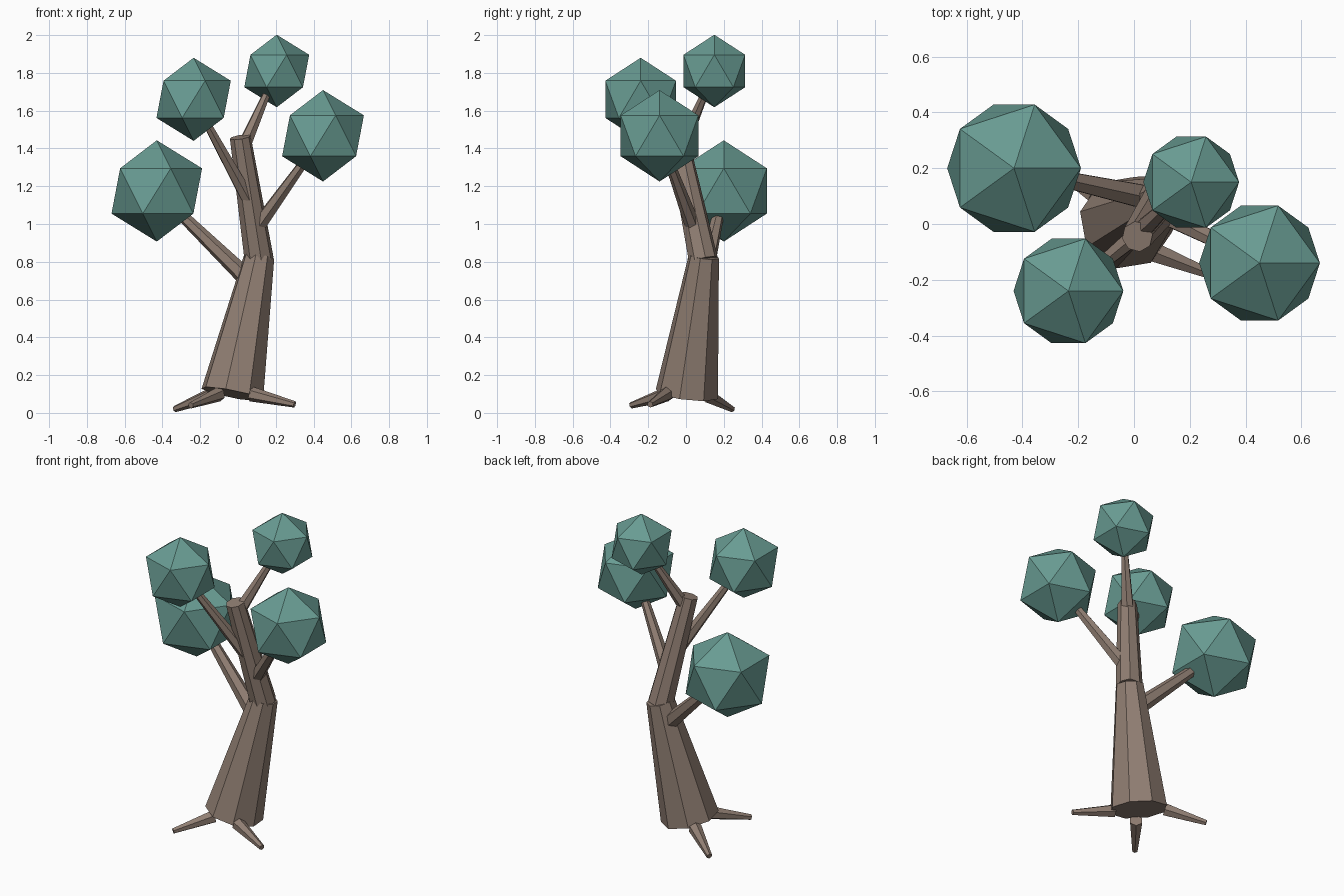
import bpy
from mathutils import Vector

if "Cube" in bpy.data.objects:
    bpy.data.objects.remove(bpy.data.objects["Cube"])


def material(name, color):
    m = bpy.data.materials.new(name)
    m.diffuse_color = color
    m.use_nodes = True
    m.node_tree.nodes["Principled BSDF"].inputs["Base Color"].default_value = m.diffuse_color
    return m


bark = material("bark", (0.28, 0.21, 0.17, 1))
leaf = material("leaf", (0.14, 0.33, 0.29, 1))


def limb(name, a, b, r1, r2, sides):
    """Tapered flat-sided cone running from a to b."""
    a, b = Vector(a), Vector(b)
    d = b - a
    bpy.ops.mesh.primitive_cone_add(
        vertices=sides, radius1=r1, radius2=r2, depth=d.length,
        location=(a + b) / 2, rotation=d.to_track_quat('Z', 'Y').to_euler())
    ob = bpy.context.object
    ob.name = name
    ob.data.materials.append(bark)


# Trunk in two bent sections
limb("lower_trunk", (-0.03, 0.005, 0.1), (0.113, 0.095, 0.83), 0.17, 0.082, 8)
limb("upper_trunk", (0.112, 0.092, 0.81), (0.012, -0.045, 1.46), 0.078, 0.056, 8)

# Foliage clumps, each on its own branch: centre, radius, branch start, radii
clumps = [
    ((-0.43, 0.20, 1.175), 0.268, (0.07, 0.09, 0.69), 0.05, 0.03),
    ((-0.235, -0.24, 1.66), 0.22, (0.055, 0.0, 1.13), 0.04, 0.022),
    ((0.205, 0.15, 1.81), 0.192, (0.03, -0.02, 1.41), 0.038, 0.02),
    ((0.45, -0.14, 1.467), 0.242, (0.10, 0.04, 0.98), 0.042, 0.024),
]
for i, (c, r, start, r1, r2) in enumerate(clumps, 1):
    c, start = Vector(c), Vector(start)
    end = c + (start - c).normalized() * r * 0.6
    limb(f"branch_{i}", start, end, r1, r2, 6)
    bpy.ops.mesh.primitive_ico_sphere_add(subdivisions=1, radius=r, location=c)
    bpy.context.object.name = f"foliage_{i}"
    bpy.context.object.data.materials.append(leaf)

# Roots splaying from the base
roots = [
    ((0.07, -0.10, 0.10), (0.30, -0.19, 0.045)),
    ((-0.10, -0.10, 0.10), (-0.25, -0.29, 0.04)),
    ((-0.14, 0.11, 0.095), (-0.335, 0.245, 0.02)),
]
for i, (a, b) in enumerate(roots, 1):
    limb(f"root_{i}", a, b, 0.04, 0.017, 6)
